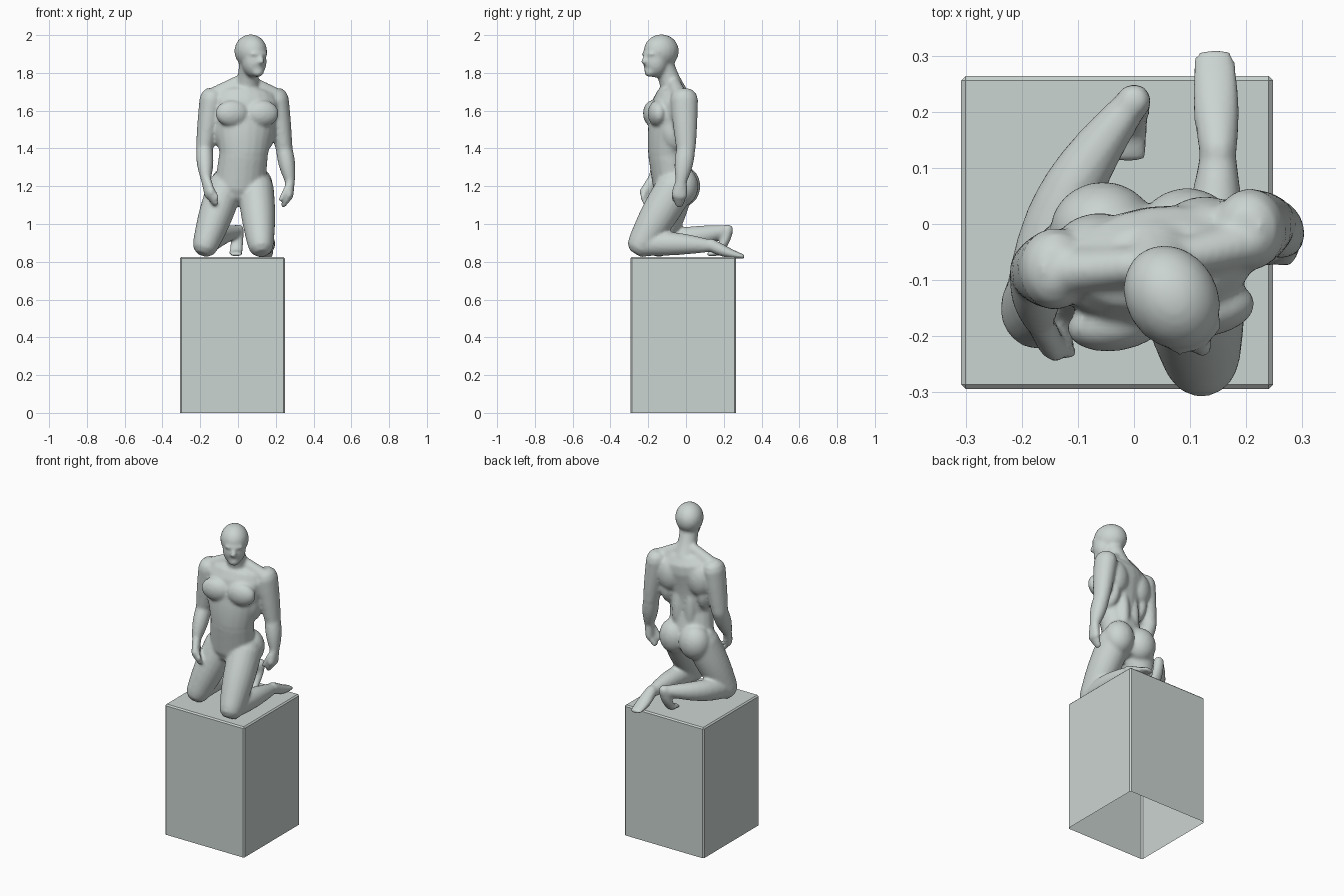
import bpy, bmesh
from math import sin, cos, pi, radians
from mathutils import Vector, Matrix

old = bpy.data.objects.get("Cube")
if old:
    bpy.data.objects.remove(old, do_unlink=True)

stone = bpy.data.materials.new("pale_grey_stone")
stone.use_nodes = True
colour = (0.6, 0.66, 0.64, 1)
stone.diffuse_color = colour
stone.node_tree.nodes["Principled BSDF"].inputs["Base Color"].default_value = colour

chest_turn = radians(9)
head_turn = radians(32)


def add_object(name, bm):
    bmesh.ops.recalc_face_normals(bm, faces=bm.faces)
    mesh = bpy.data.meshes.new(name)
    bm.to_mesh(mesh)
    bm.free()
    mesh.materials.append(stone)
    obj = bpy.data.objects.new(name, mesh)
    bpy.context.collection.objects.link(obj)
    return obj


def point(x, y, z):
    return Vector((x, y, z))


def limb(bm, start, end, thick, thin, swell=0, flat=1, end_flat=None,
         bend=point(0, 0, 0), turn=0, sides=20, steps=10):
    """Round-ended tapering tube, swelling and bending most at its middle."""
    if end_flat is None:
        end_flat = flat
    across = Vector((cos(turn), sin(turn), 0))
    sections = []
    for i in range(steps + 1):
        t = i / steps
        arch = sin(pi * t)
        tangent = (end - start + bend * pi * cos(pi * t)).normalized()
        width = thick + (thin - thick) * t + swell * arch
        depth = width * (flat + (end_flat - flat) * t)
        sections.append((start.lerp(end, t) + bend * arch, tangent, width, depth))

    def rounding(section, sign):
        centre, tangent, width, depth = section
        reach = sign * min(width, depth)
        return [(centre + tangent * reach * sin(a), tangent, width * cos(a), depth * cos(a))
                for a in (pi / 6, pi / 3)]

    sections = rounding(sections[0], -1)[::-1] + sections + rounding(sections[-1], 1)
    rings = []
    for centre, tangent, width, depth in sections:
        u = (across - tangent * across.dot(tangent)).normalized()
        v = tangent.cross(u)
        angles = [2 * pi * k / sides for k in range(sides)]
        rings.append([bm.verts.new(centre + u * width * cos(a) + v * depth * sin(a))
                      for a in angles])
    for low, high in zip(rings, rings[1:]):
        for k in range(sides):
            n = (k + 1) % sides
            bm.faces.new((low[k], low[n], high[n], high[k]))
    bm.faces.new(rings[0][::-1])
    bm.faces.new(rings[-1])


def blob(bm, centre, radii, turn=0):
    place = (Matrix.Translation(centre) @ Matrix.Rotation(turn, 4, 'Z')
             @ Matrix.Diagonal((*radii, 1)))
    bmesh.ops.create_uvsphere(bm, u_segments=20, v_segments=14, radius=1, matrix=place)


def turned(origin, turn):
    """Make a function placing points left, back and up in a turned frame."""
    spin = Matrix.Rotation(turn, 3, 'Z')
    return lambda left, back, up: origin + spin @ point(left, back, up)


# Plinth: hollow block, open underneath, with small bevels
bm = bmesh.new()
bmesh.ops.create_cube(bm, size=1, matrix=Matrix.Translation((-0.03, -0.015, 0.413))
                      @ Matrix.Diagonal((0.556, 0.558, 0.826, 1)))
bmesh.ops.delete(bm, geom=[f for f in bm.faces if f.normal.z < -0.5], context='FACES_ONLY')
bmesh.ops.bevel(bm, geom=[e for e in bm.edges if not e.is_boundary],
                offset=0.008, segments=1, affect='EDGES')
add_object("plinth", bm)

bm = bmesh.new()

# Torso: pelvis to waist, then waist to shoulders
pelvis = point(0.01, -0.07, 1.2)
waist = point(0.03, -0.1, 1.37)
collar = point(0.04, -0.07, 1.64)
limb(bm, pelvis, waist, thick=0.135, thin=0.13, flat=0.77, turn=chest_turn)
limb(bm, waist, collar, thick=0.13, thin=0.18, flat=0.77, end_flat=0.58,
     bend=point(0, -0.01, 0), turn=chest_turn)

# Chest, shoulder blade, flank, spine and trapezius masses, mirrored
on_chest = turned(point(0.035, -0.08, 1.6), chest_turn)
for side in (-1, 1):
    blob(bm, on_chest(side * 0.08, -0.085, -0.015), (0.09, 0.05, 0.07), chest_turn)
    blob(bm, on_chest(side * 0.095, 0.06, -0.01), (0.075, 0.055, 0.1), chest_turn)
    blob(bm, on_chest(side * 0.115, 0.01, -0.1), (0.05, 0.08, 0.11), chest_turn)
    blob(bm, on_chest(side * 0.04, 0.06, -0.22), (0.036, 0.035, 0.15), chest_turn)
    limb(bm, on_chest(side * 0.03, 0.01, 0.145), on_chest(side * 0.16, 0.02, 0.07),
         thick=0.035, thin=0.045, flat=1.2, turn=pi / 2)

# Buttocks
blob(bm, point(-0.055, -0.012, 1.2), (0.095, 0.088, 0.105))
blob(bm, point(0.095, -0.02, 1.2), (0.09, 0.085, 0.105))

# Neck and head, looking to the left
limb(bm, point(0.045, -0.06, 1.69), point(0.06, -0.12, 1.85),
     thick=0.07, thin=0.055, swell=-0.006)
on_head = turned(point(0.07, -0.135, 1.9), head_turn)
blob(bm, on_head(0, 0.005, 0.015), (0.082, 0.098, 0.089), head_turn)
blob(bm, on_head(0, -0.03, -0.04), (0.066, 0.067, 0.085), head_turn)
blob(bm, on_head(0, -0.067, -0.095), (0.034, 0.028, 0.027), head_turn)
blob(bm, on_head(0, -0.075, 0), (0.055, 0.025, 0.014), head_turn)
limb(bm, on_head(0, -0.088, -0.005), on_head(0, -0.1, -0.04),
     thick=0.012, thin=0.018, turn=head_turn)


def arm(shoulder, elbow, wrist, knuckles, fingertips, thumb_root, thumb_tip, turn):
    limb(bm, shoulder, elbow, thick=0.064, thin=0.045, swell=0.002, flat=1.15)
    limb(bm, elbow, wrist, thick=0.044, thin=0.028, swell=0.008, flat=1.12)
    limb(bm, wrist, knuckles, thick=0.026, thin=0.024, flat=1.2, end_flat=1.8, turn=turn)
    limb(bm, knuckles, fingertips, thick=0.023, thin=0.014, flat=1.7, turn=turn)
    limb(bm, thumb_root, thumb_tip, thick=0.017, thin=0.012)


# Right arm reaches in front of the thigh, left arm hangs at the side
arm(shoulder=point(-0.14, -0.08, 1.66), elbow=point(-0.178, -0.085, 1.4),
    wrist=point(-0.17, -0.17, 1.24), knuckles=point(-0.15, -0.21, 1.16),
    fingertips=point(-0.12, -0.21, 1.11), thumb_root=point(-0.15, -0.21, 1.2),
    thumb_tip=point(-0.11, -0.23, 1.14), turn=radians(25))
arm(shoulder=point(0.205, -0.01, 1.66), elbow=point(0.244, 0, 1.4),
    wrist=point(0.275, -0.025, 1.23), knuckles=point(0.27, -0.035, 1.15),
    fingertips=point(0.24, -0.035, 1.1), thumb_root=point(0.26, -0.055, 1.19),
    thumb_tip=point(0.225, -0.065, 1.13), turn=0)


def leg(hip, knee, heel, calf_bend):
    limb(bm, hip, knee, thick=0.094, thin=0.07, swell=0.008, flat=1.08)
    limb(bm, knee, heel, thick=0.062, thin=0.033, swell=0.01, flat=1.05, bend=calf_bend)


# Right leg, with the foot raised on its toes
leg(hip=point(-0.07, -0.06, 1.19), knee=point(-0.17, -0.15, 0.895),
    heel=point(-0.015, 0.2, 0.96), calf_bend=point(-0.03, 0.01, 0))
ball = point(-0.01, 0.17, 0.85)
limb(bm, point(0, 0.22, 0.97), ball, thick=0.031, thin=0.036, flat=1, end_flat=0.55,
     bend=point(0, 0.01, 0))
limb(bm, ball, point(-0.01, 0.12, 0.84), thick=0.037, thin=0.034, flat=0.5, end_flat=0.35)

# Left leg, with the foot lying flat, sole up
leg(hip=point(0.095, -0.06, 1.19), knee=point(0.12, -0.235, 0.895),
    heel=point(0.15, 0.12, 0.885), calf_bend=point(0.005, 0, 0.005))
limb(bm, point(0.15, 0.13, 0.89), point(0.143, 0.3, 0.828), thick=0.034, thin=0.036,
     swell=0.007, flat=1, end_flat=0.36, bend=point(0, 0, -0.008))

# Fuse the masses into one smooth body
figure = add_object("kneeling_figure", bm)
fuse = figure.modifiers.new("fuse", 'REMESH')
fuse.mode = 'VOXEL'
fuse.voxel_size = 0.009
fuse.use_smooth_shade = True
soften = figure.modifiers.new("soften", 'SMOOTH')
soften.factor = 0.5
soften.iterations = 7
